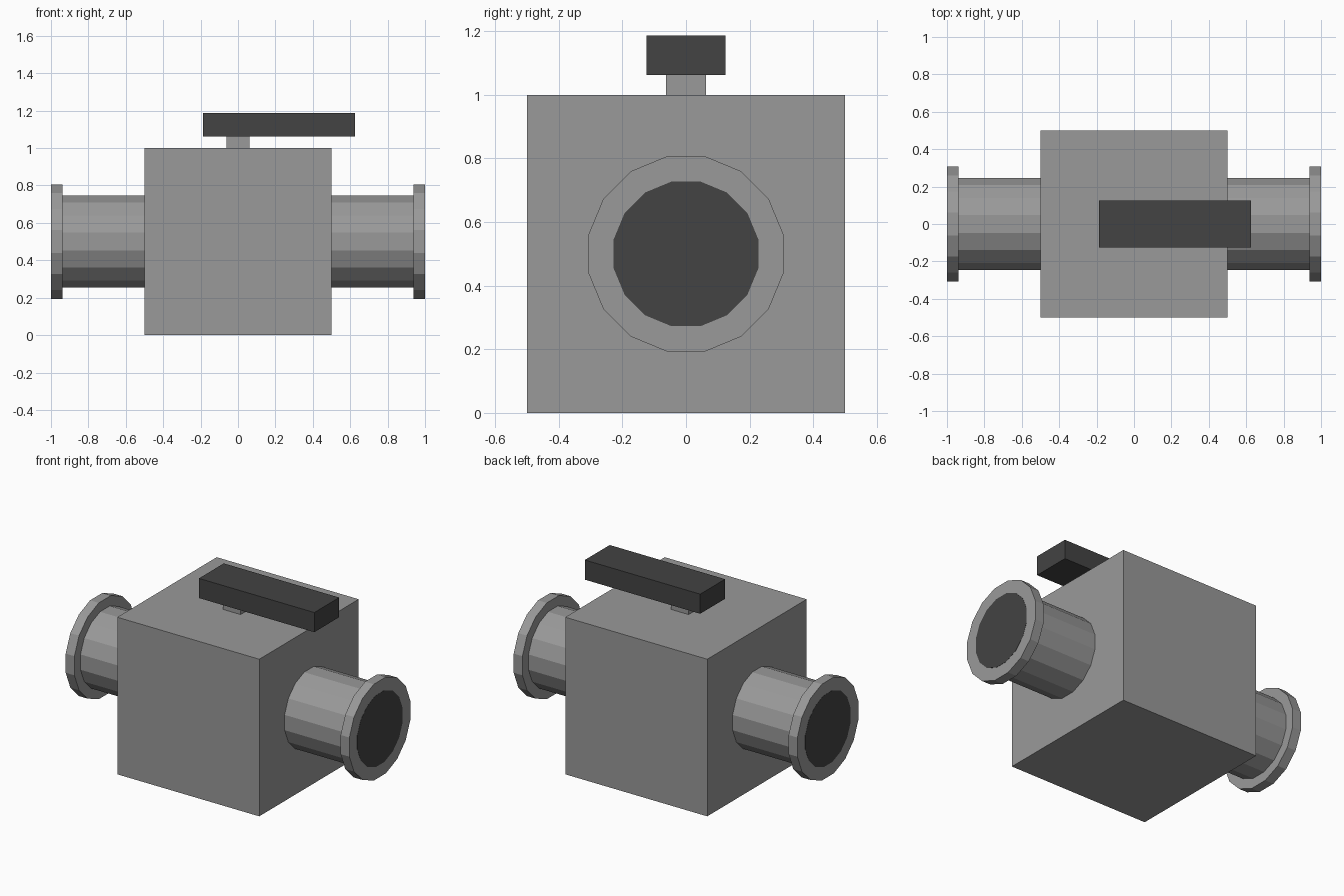
import bpy, math
from mathutils import Matrix

if "Cube" in bpy.data.objects:
    bpy.data.objects.remove(bpy.data.objects["Cube"])


def material(name, value):
    m = bpy.data.materials.new(name)
    m.diffuse_color = (value, value, value, 1)
    m.use_nodes = True
    m.node_tree.nodes["Principled BSDF"].inputs["Base Color"].default_value = m.diffuse_color
    return m


grey = material("steel grey", 0.32)
dark = material("dark grey", 0.056)


def box(name, low, high, mat):
    bpy.ops.mesh.primitive_cube_add(size=1, location=[(a + b) / 2 for a, b in zip(low, high)])
    ob = bpy.context.object
    ob.name = name
    ob.data.transform(Matrix.Diagonal([b - a for a, b in zip(low, high)] + [1]))
    ob.data.materials.append(mat)


def tube(name, radius, x0, x1, mat):
    # 16-sided cylinder along x, turned half a step so a flat side is on top
    bpy.ops.mesh.primitive_cylinder_add(vertices=16, radius=radius, depth=abs(x1 - x0),
                                        location=((x0 + x1) / 2, 0, 0.5))
    ob = bpy.context.object
    ob.name = name
    ob.data.transform(Matrix.Rotation(math.pi / 2, 4, 'Y') @ Matrix.Rotation(math.pi / 16, 4, 'Z'))
    ob.data.materials.append(mat)


# valve body, stem and off-centre lever
box("body", (-0.5, -0.5, 0), (0.5, 0.5, 1), grey)
box("stem", (-0.0625, -0.0625, 1), (0.0625, 0.0625, 1.0625), grey)
box("lever", (-0.1875, -0.125, 1.0625), (0.625, 0.125, 1.1875), dark)

# pipe, flange and dark bore plate on each side
for side, s in (("right", 1), ("left", -1)):
    tube(side + "_pipe", 0.25, s * 0.5, s * 0.9375, grey)
    tube(side + "_flange", 0.3125, s * 0.9375, s * 0.999, grey)
    tube(side + "_bore", 0.232, s * 0.998, s * 1.0, dark)
